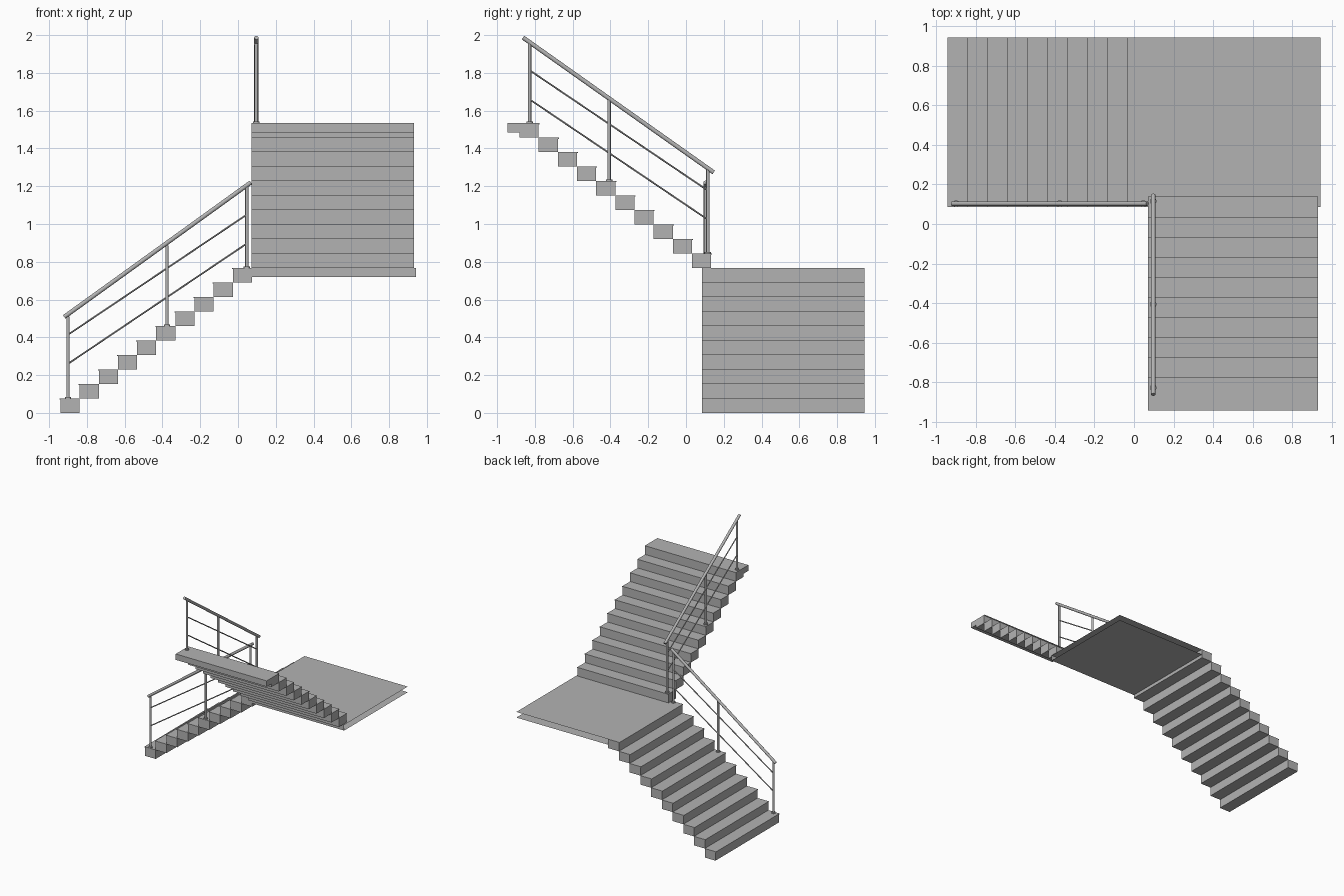
import bpy
from mathutils import Vector

if "Cube" in bpy.data.objects:
    bpy.data.objects.remove(bpy.data.objects["Cube"])

grey = bpy.data.materials.new("plain grey")
grey.use_nodes = True
COLOUR = (0.45, 0.45, 0.45, 1)
grey.diffuse_color = COLOUR
grey.node_tree.nodes["Principled BSDF"].inputs["Base Color"].default_value = COLOUR

RISE, GOING, STEPS = 0.0767, 0.1014, 10
LIP, TREAD = 0.005, 0.006


def box(name, low, high):
    low, high = Vector(low), Vector(high)
    bpy.ops.mesh.primitive_cube_add(size=1, location=(low + high) / 2)
    ob = bpy.context.object
    ob.name = name
    ob.scale = high - low
    ob.data.materials.append(grey)
    return ob


def sheet(name, corners):
    mesh = bpy.data.meshes.new(name)
    mesh.from_pydata(corners, [], [(0, 1, 2, 3)])
    mesh.materials.append(grey)
    ob = bpy.data.objects.new(name, mesh)
    bpy.context.collection.objects.link(ob)


def rod(name, start, end, radius, sides=16):
    start, end = Vector(start), Vector(end)
    span = end - start
    bpy.ops.mesh.primitive_cylinder_add(vertices=sides, radius=radius,
                                        depth=span.length, location=(start + end) / 2)
    ob = bpy.context.object
    ob.name = name
    ob.rotation_euler = span.to_track_quat('Z', 'Y').to_euler()
    ob.data.materials.append(grey)
    bpy.ops.object.shade_smooth_by_angle()


# Lower flight climbs towards +x, upper flight climbs towards -y
for i in range(STEPS):
    z = i * RISE
    top = z + RISE
    x = -0.94 + i * GOING
    box("lower_step", (x, 0.086, z), (x + GOING, 0.944, top))
    box("lower_tread", (x - LIP, 0.086, top - TREAD), (x + GOING, 0.944, top))
    z += STEPS * RISE
    top += STEPS * RISE
    y = 0.133 - i * GOING
    box("upper_step", (0.072, y - GOING, z), (0.932, y, top))
    box("upper_tread", (0.072, y - GOING, top - TREAD), (0.932, y + LIP, top))

# Upper exit slab
TOP = 2 * STEPS * RISE
box("upper_exit_slab", (0.072, -0.944, TOP - 0.05), (0.932, -0.86, TOP))

# Corner landing: two sheets with open outer sides
MID = STEPS * RISE
x0, x1, y0, y1 = 0.072, 0.943, 0.086, 0.944
for name, z in (("landing_top", MID), ("landing_underside", MID - 0.048)):
    sheet(name, [(x0, y0, z), (x1, y0, z), (x1, y1, z), (x0, y1, z)])
sheet("landing_front", [(x0, y0, MID - 0.048), (x1, y0, MID - 0.048),
                        (x1, y0, MID), (x0, y0, MID)])


def railing(name, place, posts, handrail, bars):
    """place(t, z) maps a distance along the flight and a height to a point."""
    for t, foot, head in posts:
        rod(name + "_post", place(t, foot), place(t, head), 0.009)
        rod(name + "_post_base", place(t, foot), place(t, foot + 0.008), 0.017)
    rod(name + "_handrail", place(*handrail[0]), place(*handrail[1]), 0.0115)
    for a, b in bars:
        rod(name + "_bar", place(*a), place(*b), 0.0045, 10)


railing("lower_railing", lambda t, z: (t, 0.103, z),
        [(-0.90, RISE, 0.51), (-0.376, 6 * RISE, 0.885), (0.047, MID, 1.195)],
        [(-0.92, 0.508), (0.068, 1.22)],
        [[(-0.90, 0.414), (0.047, 1.05)], [(-0.90, 0.26), (0.047, 0.897)]])

railing("upper_railing", lambda t, z: (0.097, t, z),
        [(-0.828, TOP, 1.96), (-0.407, 16 * RISE, 1.66), (0.116, 11 * RISE, 1.285)],
        [(-0.863, 1.987), (0.147, 1.273)],
        [[(-0.828, 1.814), (0.116, 1.177)], [(-0.828, 1.66), (0.116, 1.023)]])
